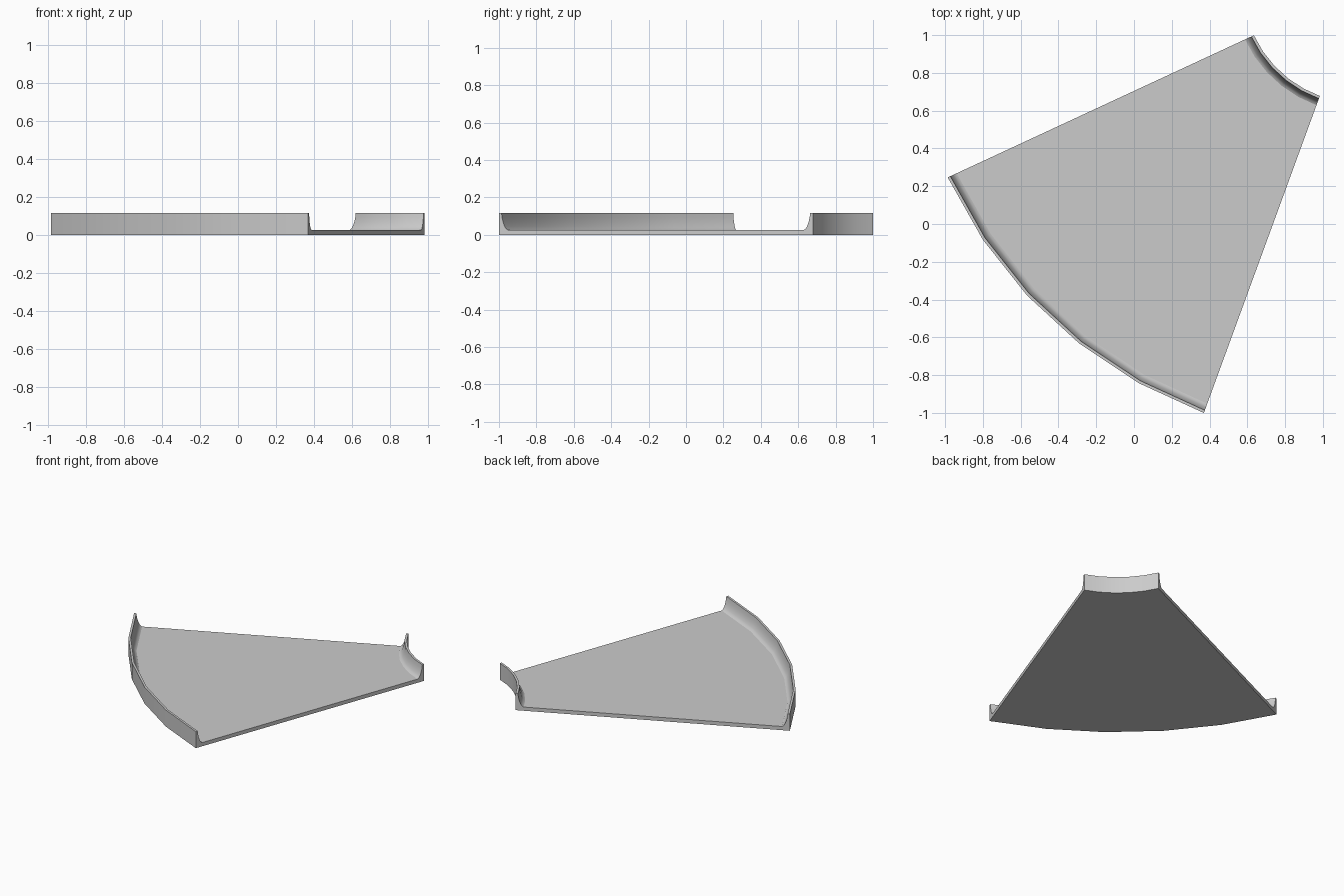
import bpy, bmesh, math

if "Cube" in bpy.data.objects:
    bpy.data.objects.remove(bpy.data.objects["Cube"])

# Curved tray sector: one cross-section swept about a vertical axis
CX, CY = 1.197, 1.26
A0, A1, STEPS = math.radians(24.9), math.radians(69.9), 5
R_IN, R_OUT = 0.62, 2.407
FLOOR, TOP = 0.026, 0.117

# Inside face of a lip: (distance from outer face, height), top to floor
lip = [(0.015, TOP), (0.018, 0.092), (0.024, 0.067), (0.033, 0.045),
       (0.042, 0.032), (0.052, FLOOR)]

# Closed cross-section (radius, height)
profile = [(R_IN, 0), (R_IN, TOP)]
profile += [(R_IN + d, z) for d, z in lip]
profile += [(R_OUT - d, z) for d, z in reversed(lip)]
profile += [(R_OUT, TOP), (R_OUT, 0)]

bm = bmesh.new()
rings = []
for i in range(STEPS + 1):
    a = A0 + (A1 - A0) * i / STEPS
    rings.append([bm.verts.new((CX - r * math.cos(a), CY - r * math.sin(a), z))
                  for r, z in profile])

# Swept skin and flat end caps
n = len(profile)
for a, b in zip(rings, rings[1:]):
    for j in range(n):
        k = (j + 1) % n
        bm.faces.new((a[j], a[k], b[k], b[j]))
bm.faces.new(rings[0])
bm.faces.new(rings[-1][::-1])
bmesh.ops.recalc_face_normals(bm, faces=bm.faces)

mesh = bpy.data.meshes.new("curved_tray")
bm.to_mesh(mesh)
bm.free()
tray = bpy.data.objects.new("curved_tray", mesh)
bpy.context.collection.objects.link(tray)

# Smooth the lips, keep rims and ends sharp
bpy.context.view_layer.objects.active = tray
tray.select_set(True)
bpy.ops.object.shade_smooth_by_angle(angle=math.radians(30))
